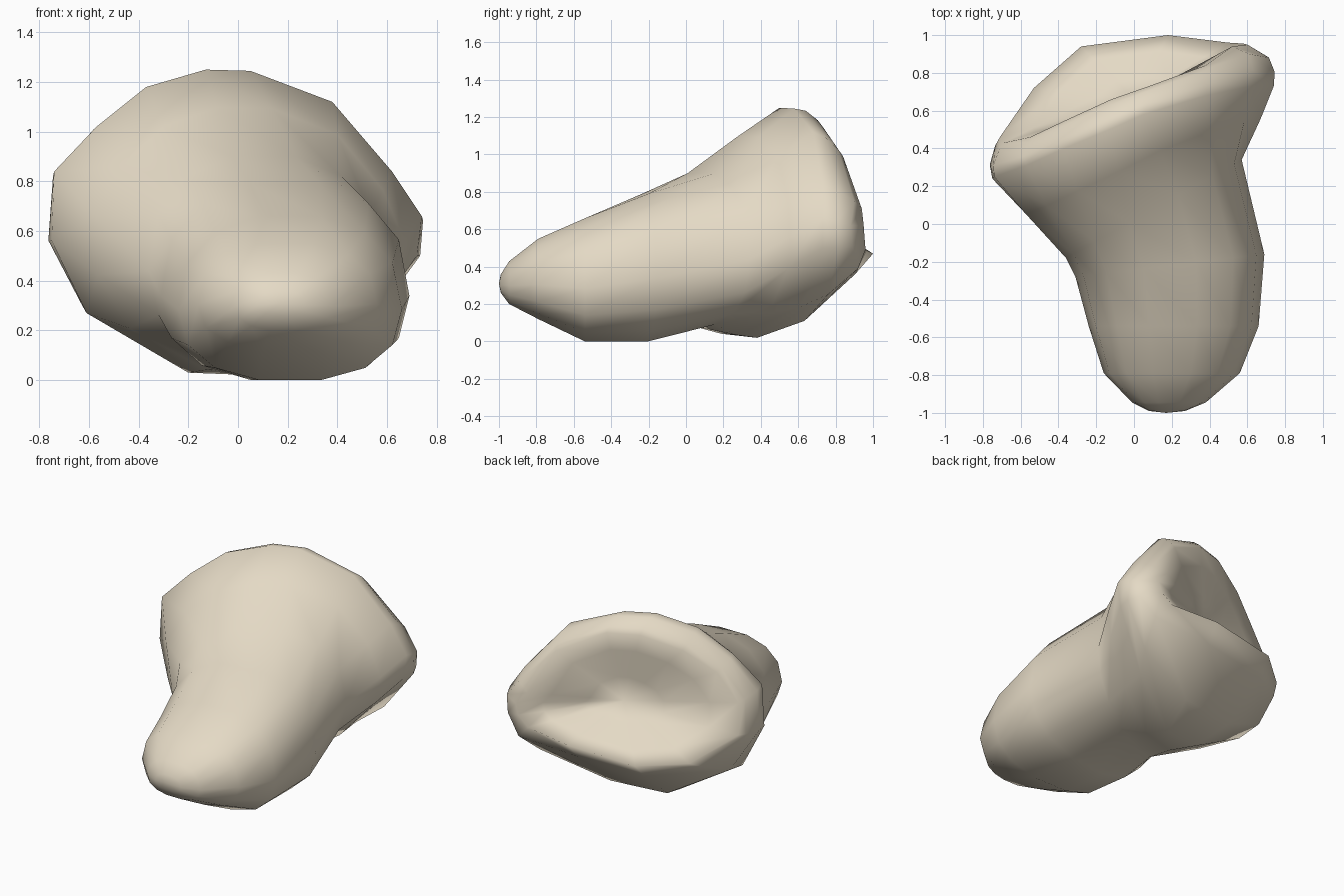
import bpy, bmesh, math
from mathutils import Vector

if "Cube" in bpy.data.objects:
    bpy.data.objects.remove(bpy.data.objects["Cube"])

N = 14

def power(v, e):
    return math.copysign(abs(v) ** e, v)

def oval(x0, x1, z0, z1, y, skew=0.0):
    # rounded cross-section, widest below the middle; skew pushes +x backwards
    pts = []
    zw = z0 + 0.43 * (z1 - z0)
    for i in range(N):
        a = 2 * math.pi * i / N
        c, s = power(math.cos(a), 0.85), power(math.sin(a), 0.85) * 1.02
        z = zw + s * ((z1 - zw) if s > 0 else (zw - z0))
        pts.append(Vector(((x0 + x1) / 2 + c * (x1 - x0) / 2, y + skew * c, z)))
    return pts

def blend(a, b, t, bulge=0.0):
    # ring between two rings, swollen outwards, most of all underneath
    mid = Vector((0, 0.5, 0.62))
    out = []
    for p, q in zip(a, b):
        v = p.lerp(q, t)
        n = (v - mid).normalized()
        out.append(v + n * bulge * (0.25 + 0.75 * max(0, -n.z)))
    return out

# Widest ring of the flared head, then the back edge of its rim
wide = [Vector(p) for p in (
    (.74, .73, .67), (.62, .73, .85), (.38, .68, 1.13), (.05, .58, 1.255),
    (-.13, .50, 1.26), (-.37, .40, 1.19), (-.57, .31, 1.03), (-.74, .25, .85),
    (-.75, .24, .57), (-.61, .27, .28), (-.20, .35, .04), (.05, .38, .03),
    (.45, .60, .19), (.72, .73, .51))]
rim = [Vector(p) for p in (
    (.60, .95, .63), (.52, .94, .72), (.38, .84, 1.00), (.08, .73, 1.16),
    (-.12, .66, 1.17), (-.36, .55, 1.09), (-.55, .46, .96), (-.69, .43, .78),
    (-.71, .46, .58), (-.53, .72, .44), (-.28, .94, .44), (.18, 1.0, .48),
    (.50, .96, .50), (.58, .955, .56))]
# Rounded shoulder just outside the rim, full on the right lobe
shoulder = blend(wide, rim, .8, .06)
for i, p in ((0, (.715, .88, .63)), (1, (.61, .90, .76)), (12, (.60, .92, .40)), (13, (.70, .89, .52))):
    shoulder[i] = Vector(p)
hollow = Vector((.0, .66, .70))

neck = oval(-.36, .57, .10, .91, .08, .26)
rings = [
    oval(.08, .27, .27, .37, -.99),
    oval(-.01, .38, .21, .44, -.945),
    oval(-.16, .56, .13, .56, -.79),
    oval(-.24, .66, .01, .67, -.54),
    oval(-.31, .69, .01, .80, -.22, .06),
    neck,
    blend(neck, wide, .55, .02),
    wide,
    blend(wide, shoulder, .45, .07),
    shoulder,
    rim,
    blend(rim, [hollow] * N, .25),
    blend(rim, [hollow] * N, .65),
]

# Skin the rings and close both ends
bm = bmesh.new()
loops = [[bm.verts.new(p) for p in r] for r in rings]
for a, b in zip(loops, loops[1:]):
    for i in range(N):
        j = (i + 1) % N
        bm.faces.new((a[i], a[j], b[j], b[i]))
for loop, tip in ((loops[0], Vector((.17, -1, .32))), (loops[-1], hollow)):
    t = bm.verts.new(tip)
    for i in range(N):
        bm.faces.new((loop[i], loop[(i + 1) % N], t))
bmesh.ops.recalc_face_normals(bm, faces=bm.faces)
low = min(v.co.z for v in bm.verts)
bmesh.ops.translate(bm, verts=bm.verts, vec=(0, 0, -low))
for f in bm.faces:
    f.smooth = True

mesh = bpy.data.meshes.new("flared_bone_stub")
bm.to_mesh(mesh)
bm.free()
bpy.context.collection.objects.link(bpy.data.objects.new("flared_bone_stub", mesh))

# Warm bone colour
mat = bpy.data.materials.new("bone")
mat.diffuse_color = (.78, .70, .56, 1)
mat.use_nodes = True
mat.node_tree.nodes["Principled BSDF"].inputs["Base Color"].default_value = mat.diffuse_color
mesh.materials.append(mat)
